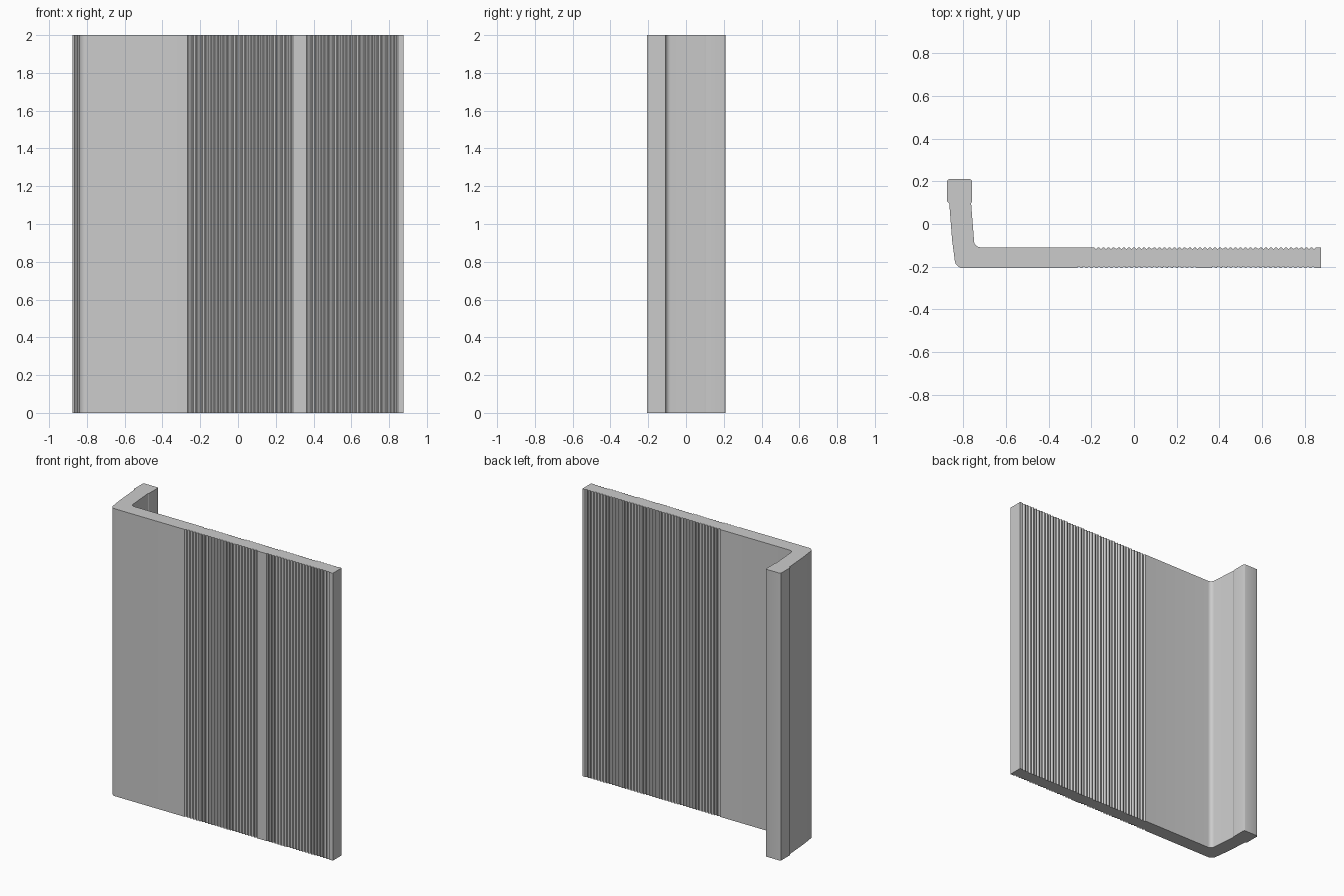
import bpy, bmesh
from math import sin, cos, pi, radians
from mathutils import Vector

cube = bpy.data.objects.get("Cube")
if cube:
    bpy.data.objects.remove(cube, do_unlink=True)

FRONT, BACK, HEIGHT = -0.207, -0.109, 2.0
DEPTH = 0.008


def arc(cx, cy, r, start, end, steps=6):
    """Points along a circular corner, angles in degrees."""
    angles = [radians(start + (end - start) * i / steps) for i in range(steps + 1)]
    return [(cx + r * cos(a), cy + r * sin(a)) for a in angles]


def grooves(x0, x1, y, inward, count):
    """A row of shallow round grooves separated by narrow lands."""
    pitch = (x1 - x0) / count
    points = []
    for i in range(count):
        for k in range(5):
            t = k / 4
            x = x0 + pitch * (i + 0.12 + 0.76 * t)
            points.append((x, y + inward * DEPTH * sin(pi * t)))
    return points


# Cross-section, walked anticlockwise from the rounded corner
profile = arc(-0.80, -0.167, 0.04, 195, 270)
profile += grooves(-0.27, 0.295, FRONT, 1, 24)
profile += grooves(0.36, 0.85, FRONT, 1, 21)
profile += [(0.875, FRONT), (0.875, BACK)]
profile += grooves(0.855, -0.19, BACK, -1, 44)
profile += arc(-0.72, -0.08, 0.029, 270, 180)
# Flange with a slightly thicker lip
profile += [(-0.763, 0.098), (-0.759, 0.105)]
profile += arc(-0.769, 0.2, 0.01, 0, 90, 3)
profile += arc(-0.865, 0.2, 0.01, 90, 180, 3)
profile += [(-0.875, 0.105), (-0.865, 0.095), (-0.852, -0.075)]

# Extrude the section to full height
bm = bmesh.new()
base = bm.faces.new([bm.verts.new((x, y, 0)) for x, y in profile])
top = bmesh.ops.extrude_face_region(bm, geom=[base], use_keep_orig=True)
bmesh.ops.translate(bm, vec=Vector((0, 0, HEIGHT)),
                    verts=[g for g in top["geom"] if isinstance(g, bmesh.types.BMVert)])
bmesh.ops.recalc_face_normals(bm, faces=bm.faces)
mesh = bpy.data.meshes.new("grooved_angle_board")
bm.to_mesh(mesh)
bm.free()

board = bpy.data.objects.new("grooved_angle_board", mesh)
bpy.context.collection.objects.link(board)

# Plain grey material
grey = bpy.data.materials.new("plain_grey")
grey.use_nodes = True
colour = (0.6, 0.6, 0.6, 1)
grey.diffuse_color = colour
grey.node_tree.nodes["Principled BSDF"].inputs["Base Color"].default_value = colour
mesh.materials.append(grey)

bpy.ops.object.select_all(action="DESELECT")
board.select_set(True)
bpy.context.view_layer.objects.active = board
bpy.ops.object.shade_smooth_by_angle(angle=radians(25))
